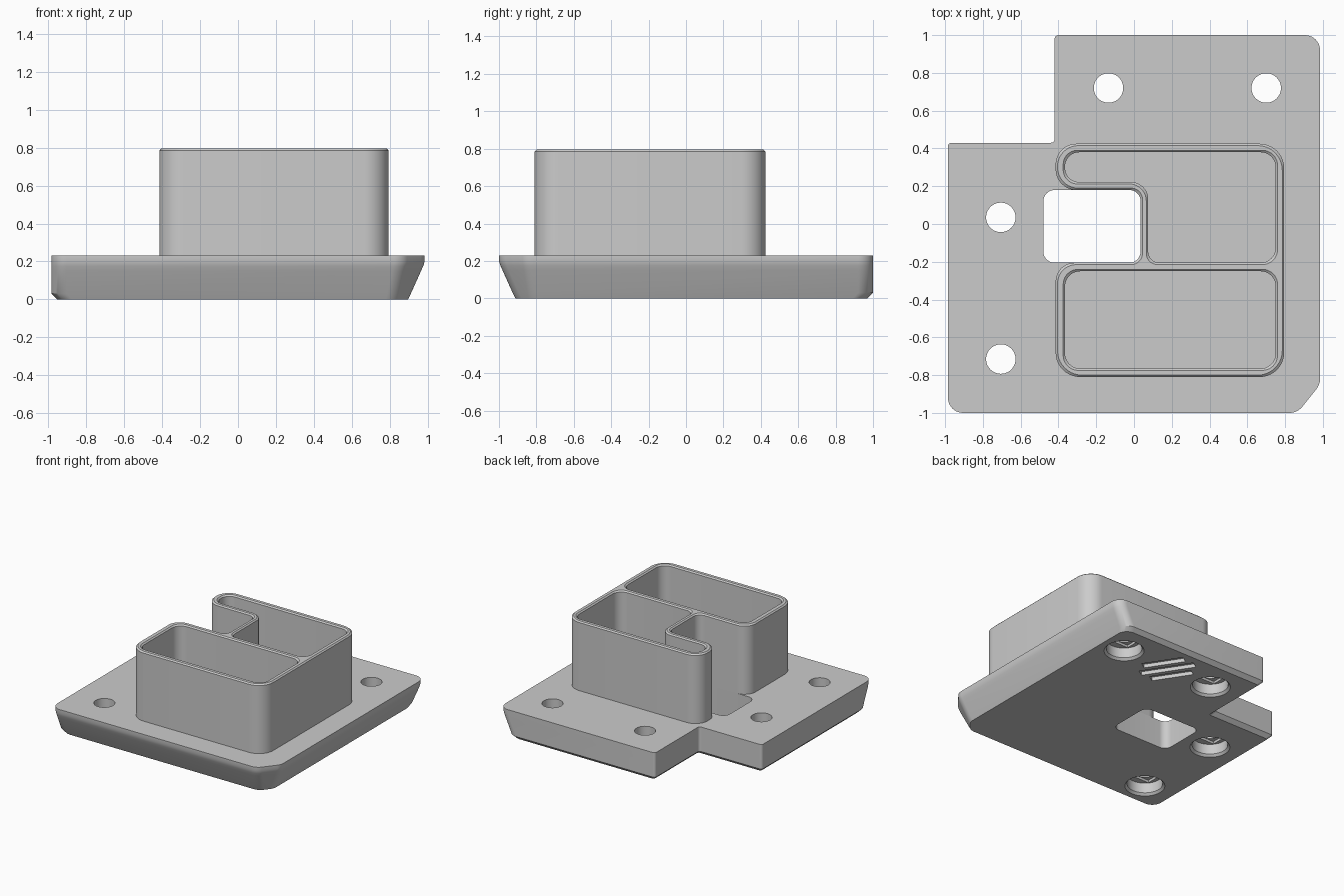
import bpy, bmesh, math
from mathutils import Vector, Matrix

cube = bpy.data.objects.get("Cube")
if cube:
    bpy.data.objects.remove(cube, do_unlink=True)

grey = bpy.data.materials.new("plain_grey")
grey.use_nodes = True
grey.diffuse_color = (0.6, 0.6, 0.6, 1)
grey.node_tree.nodes["Principled BSDF"].inputs["Base Color"].default_value = (0.6, 0.6, 0.6, 1)


def inset(corners, dists):
    """Move each edge (corner i to i+1) of a counter-clockwise outline inward."""
    n, out = len(corners), []
    normals = []
    for i in range(n):
        d = Vector(corners[(i + 1) % n][:2]) - Vector(corners[i][:2])
        normals.append(Vector((-d.y, d.x)).normalized())
    for i, (x, y, r) in enumerate(corners):
        m = Matrix((normals[i - 1], normals[i]))
        move = m.inverted() @ Vector((dists[i - 1], dists[i]))
        out.append((x + move.x, y + move.y, r))
    return out


def fillet(corners, steps=10):
    """Round every corner (x, y, radius) with an arc."""
    pts, n = [], len(corners)
    for i, (x, y, r) in enumerate(corners):
        p = Vector((x, y))
        a = (Vector(corners[i - 1][:2]) - p).normalized()
        b = (Vector(corners[(i + 1) % n][:2]) - p).normalized()
        half = a.angle(b) / 2
        centre = p + (a + b).normalized() * r / math.sin(half)
        start = p + a * r / math.tan(half) - centre
        turn = (math.pi - 2 * half) * (1 if a.x * b.y - a.y * b.x < 0 else -1)
        for k in range(steps + 1):
            pts.append(centre + Matrix.Rotation(turn * k / steps, 2) @ start)
    return pts


def circle(x, y, r, n=48):
    return [Vector((x + r * math.cos(2 * math.pi * k / n),
                    y + r * math.sin(2 * math.pi * k / n))) for k in range(n)]


def loft(name, levels):
    """Closed solid through stacked outlines given as (points, z)."""
    bm = bmesh.new()
    rings = [[bm.verts.new((p.x, p.y, z)) for p in pts] for pts, z in levels]
    n = len(rings[0])
    bm.faces.new(list(reversed(rings[0])))
    bm.faces.new(rings[-1])
    for lo, hi in zip(rings, rings[1:]):
        for k in range(n):
            j = (k + 1) % n
            bm.faces.new((lo[k], lo[j], hi[j], hi[k]))
    mesh = bpy.data.meshes.new(name)
    bm.to_mesh(mesh)
    bm.free()
    mesh.materials.append(grey)
    obj = bpy.data.objects.new(name, mesh)
    bpy.context.collection.objects.link(obj)
    return obj


def cut(target, cutters):
    for c in cutters:
        mod = target.modifiers.new("cut", "BOOLEAN")
        mod.operation, mod.solver, mod.object = "DIFFERENCE", "EXACT", c
        c.hide_render = True
    bpy.context.view_layer.update()
    deps = bpy.context.evaluated_depsgraph_get()
    mesh = bpy.data.meshes.new_from_object(target.evaluated_get(deps))
    target.modifiers.clear()
    target.data = mesh
    for c in cutters:
        bpy.data.objects.remove(c, do_unlink=True)


def rect(x0, y0, x1, y1, r):
    return [(x0, y0, r), (x1, y0, r), (x1, y1, r), (x0, y1, r)]


# Base plate: front and right flanks slope in, the others have a small chamfer
plate_outline = [(-0.985, -1, 0.08), (0.865, -1, 0.09), (0.985, -0.85, 0.09), (0.985, 1, 0.08),
                 (-0.42, 1, 0.02), (-0.42, 0.43, 0.02), (-0.985, 0.43, 0.02)]
levels = []
for z, slope, chamfer in ((0, 0.088, 0.03), (0.03, 0.073, 0), (0.15, 0.019, 0),
                          (0.175, 0.008, 0), (0.2, 0, 0), (0.23, 0, 0)):
    levels.append((fillet(inset(plate_outline, [slope] * 3 + [chamfer] * 4)), z))
plate = loft("base_plate", levels)

# Window, counterbored screw holes and slanted grooves in the underside
cutters = [loft("window_cutter", [(fillet(rect(-0.48, -0.205, 0.035, 0.18, 0.06)), z) for z in (-0.1, 0.4)])]
for x, y in ((-0.135, 0.72), (0.7, 0.72), (-0.705, 0.035), (-0.705, -0.715)):
    cutters.append(loft("hole_cutter", [(circle(x, y, 0.078), z) for z in (-0.1, 0.4)]))
    cutters.append(loft("counterbore_cutter", [(circle(x, y, r), z) for r, z in
                                               ((0.158, -0.01), (0.132, 0.018), (0.132, 0.1))]))
    slot = [Vector(p[:2]) for p in rect(x - 0.1, y - 0.079, x + 0.1, y + 0.079, 0)]
    cutters.append(loft("step_cutter", [(slot, 0.05), (slot, 0.12)]))
along, across = Vector((-0.547, 0.837)), Vector((0.837, 0.547))
for k, length in ((-1, 0.32), (0, 0.42), (1, 0.32)):
    mid = Vector((0.28, 0.72)) + across * 0.1 * k
    groove = [mid + along * length / 2 * s + across * 0.032 * t
              for s, t in ((-1, -1), (-1, 1), (1, 1), (1, -1))]
    cutters.append(loft("groove_cutter", [(groove, -0.05), (groove, 0.03)]))
cut(plate, cutters)

# Two-pocket cup with a side recess above the window
TOP, EDGE = 0.795, 0.01
cup_outline = [(-0.415, -0.81, 0.13), (0.795, -0.81, 0.13), (0.795, 0.425, 0.13),
               (-0.415, 0.425, 0.11), (-0.415, 0.18, 0.11), (0.035, 0.18, 0.06),
               (0.035, -0.205, 0.06), (-0.415, -0.205, 0.1)]
cup = loft("cup_walls", [(fillet(cup_outline), 0.23), (fillet(cup_outline), TOP - EDGE),
                         (fillet(inset(cup_outline, [EDGE] * 8)), TOP)])
front_pocket = rect(-0.365, -0.765, 0.75, -0.25, 0.08)
back_pocket = [(0.075, -0.205, 0.06), (0.75, -0.205, 0.08), (0.75, 0.38, 0.08),
               (-0.365, 0.38, 0.075), (-0.365, 0.222, 0.075), (0.075, 0.222, 0.09)]
pockets = []
for pocket in (front_pocket, back_pocket):
    flare = fillet(inset(pocket, [-EDGE] * len(pocket)))
    pockets.append(loft("pocket_cutter", [(fillet(pocket), 0.1), (fillet(pocket), TOP - EDGE),
                                          (flare, TOP), (flare, TOP + 0.1)]))
cut(cup, pockets)

# Smooth the rounded corners, keep edges sharp
for obj in (plate, cup):
    bpy.ops.object.select_all(action="DESELECT")
    obj.select_set(True)
    bpy.context.view_layer.objects.active = obj
    bpy.ops.object.shade_smooth_by_angle(angle=math.radians(25))
